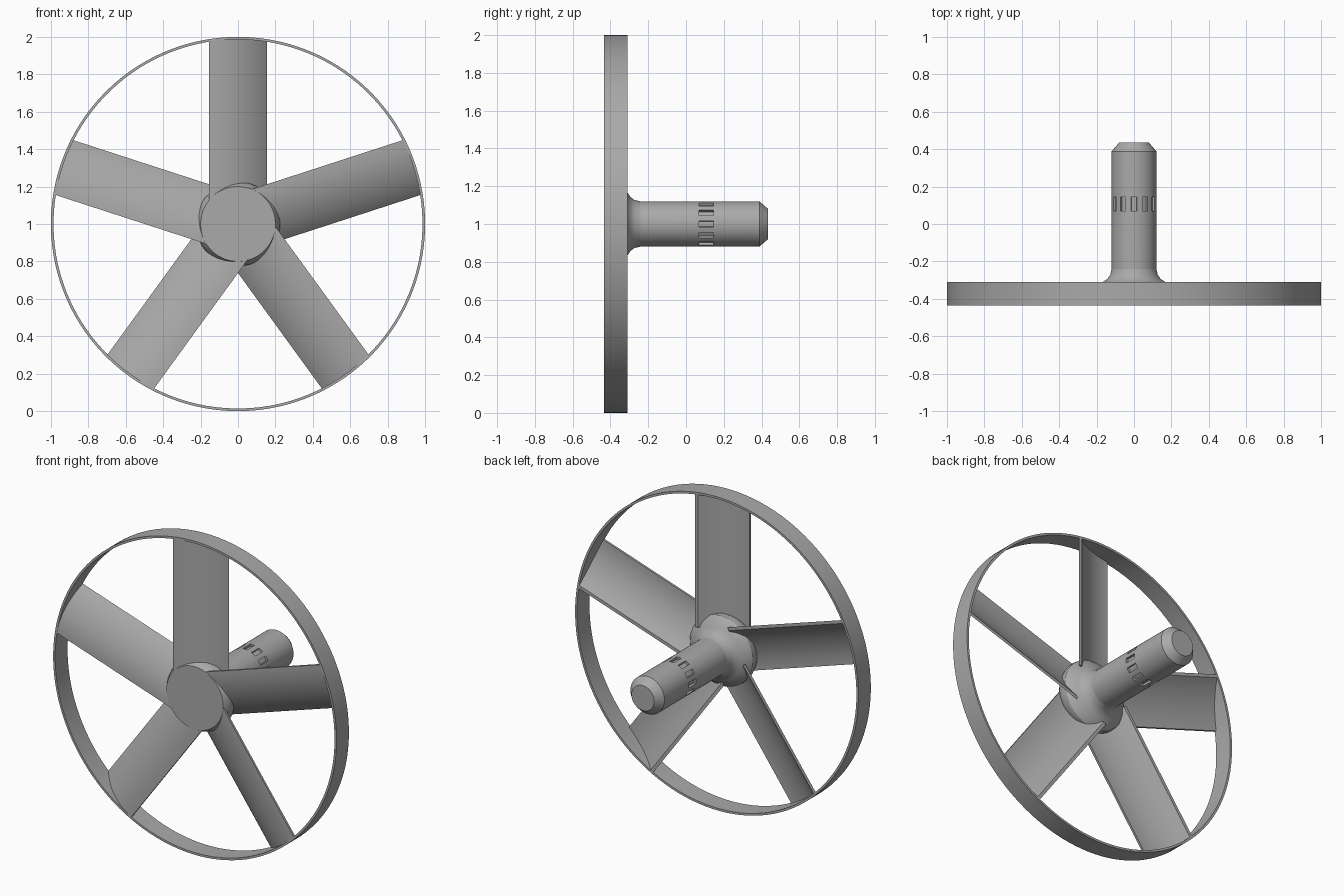
import bpy, bmesh, math
from mathutils import Matrix, Vector

cube = bpy.data.objects.get("Cube")
if cube:
    bpy.data.objects.remove(cube, do_unlink=True)

grey = bpy.data.materials.new("plain grey")
grey.use_nodes = True
grey.diffuse_color = (0.4, 0.4, 0.4, 1)
grey.node_tree.nodes["Principled BSDF"].inputs["Base Color"].default_value = (0.4, 0.4, 0.4, 1)

FRONT, BACK, END = -0.435, -0.31, 0.435
BLADES, HALF, WALL = 5, 0.154, 0.014


def finish(name, bm):
    """Turn a bmesh built around the y axis into a smooth object at hub height."""
    bmesh.ops.recalc_face_normals(bm, faces=bm.faces[:])
    mesh = bpy.data.meshes.new(name)
    bm.to_mesh(mesh)
    bm.free()
    mesh.materials.append(grey)
    obj = bpy.data.objects.new(name, mesh)
    obj.location.z = 1
    bpy.context.collection.objects.link(obj)
    bpy.ops.object.select_all(action="DESELECT")
    obj.select_set(True)
    bpy.context.view_layer.objects.active = obj
    bpy.ops.object.shade_smooth_by_angle(angle=math.radians(32))
    return obj


def lathe(profile, segments, closed=False):
    """Revolve (radius, y) points around the y axis."""
    bm = bmesh.new()
    rings = []
    for r, y in profile:
        ring = []
        for i in range(segments):
            a = 2 * math.pi * (i + 0.5) / segments
            ring.append(bm.verts.new((r * math.sin(a), y, r * math.cos(a))))
        rings.append(ring)
    pairs = list(zip(rings, rings[1:]))
    if closed:
        pairs.append((rings[-1], rings[0]))
    else:
        bm.faces.new(rings[0])
        bm.faces.new(rings[-1])
    for a, b in pairs:
        for i in range(segments):
            j = (i + 1) % segments
            bm.faces.new((a[i], a[j], b[j], b[i]))
    return bm


# Outer ring
rim = [(1, FRONT), (1, BACK), (1 - WALL, BACK), (1 - WALL, FRONT)]
finish("outer_ring", lathe(rim, 128, closed=True))

# Hub: flat front disc, rounded side and fillet onto the shaft
hub = [(0.2, FRONT), (0.213, -0.415), (0.225, -0.385), (0.222, -0.355), (0.2, -0.328),
       (0.168, BACK), (0.144, -0.295), (0.127, -0.272), (0.12, -0.24)]
finish("hub", lathe(hub, 72))

# Shaft with chamfered end and a band of twelve slots
SLOT_FRONT, SLOT_BACK = 0.07, 0.145
bm = lathe([(0.12, -0.25), (0.12, SLOT_FRONT), (0.12, SLOT_BACK), (0.12, 0.388), (0.08, END)], 72)
slots = []
for f in bm.faces:
    c = f.calc_center_median()
    if len(f.verts) == 4 and SLOT_FRONT < c.y < SLOT_BACK:
        step = round(math.degrees(math.atan2(c.x, c.z)) / 5) % 6
        if step in (5, 0, 1):
            slots.append(f)
floor = bmesh.ops.extrude_face_region(bm, geom=slots)["geom"]
for v in floor:
    if isinstance(v, bmesh.types.BMVert):
        v.co.x *= 0.88
        v.co.z *= 0.88
bmesh.ops.delete(bm, geom=[f for f in slots if f.is_valid], context="FACES")
finish("shaft", bm)


# Blades: thin curved sheets, flat at the front edge and sweeping to the back
def blade_section(steps=14):
    depth = BACK - FRONT
    radius = ((2 * HALF) ** 2 + depth ** 2) / (2 * depth)
    sweep = math.asin(2 * HALF / radius)
    outer, inner = [], []
    for i in range(steps + 1):
        a = sweep * i / steps
        outer.append((-HALF + radius * math.sin(a), FRONT + radius * (1 - math.cos(a))))
        # the inner skin stops at the back plane
        b = math.acos((radius - depth) / (radius - WALL)) * i / steps
        r = radius - WALL
        inner.append((-HALF + r * math.sin(b), FRONT + radius - r * math.cos(b)))
    return outer + inner[::-1]


for n in range(BLADES):
    bm = bmesh.new()
    section = blade_section()
    root = [bm.verts.new((x, y, 0.13)) for x, y in section]
    tip = [bm.verts.new((x, y, math.sqrt((1 - WALL / 2) ** 2 - x * x))) for x, y in section]
    bm.faces.new(root)
    bm.faces.new(tip)
    for i in range(len(section)):
        j = (i + 1) % len(section)
        bm.faces.new((root[i], root[j], tip[j], tip[i]))
    bm.transform(Matrix.Rotation(2 * math.pi * n / BLADES, 4, "Y"))
    finish(f"blade_{n + 1}", bm)
